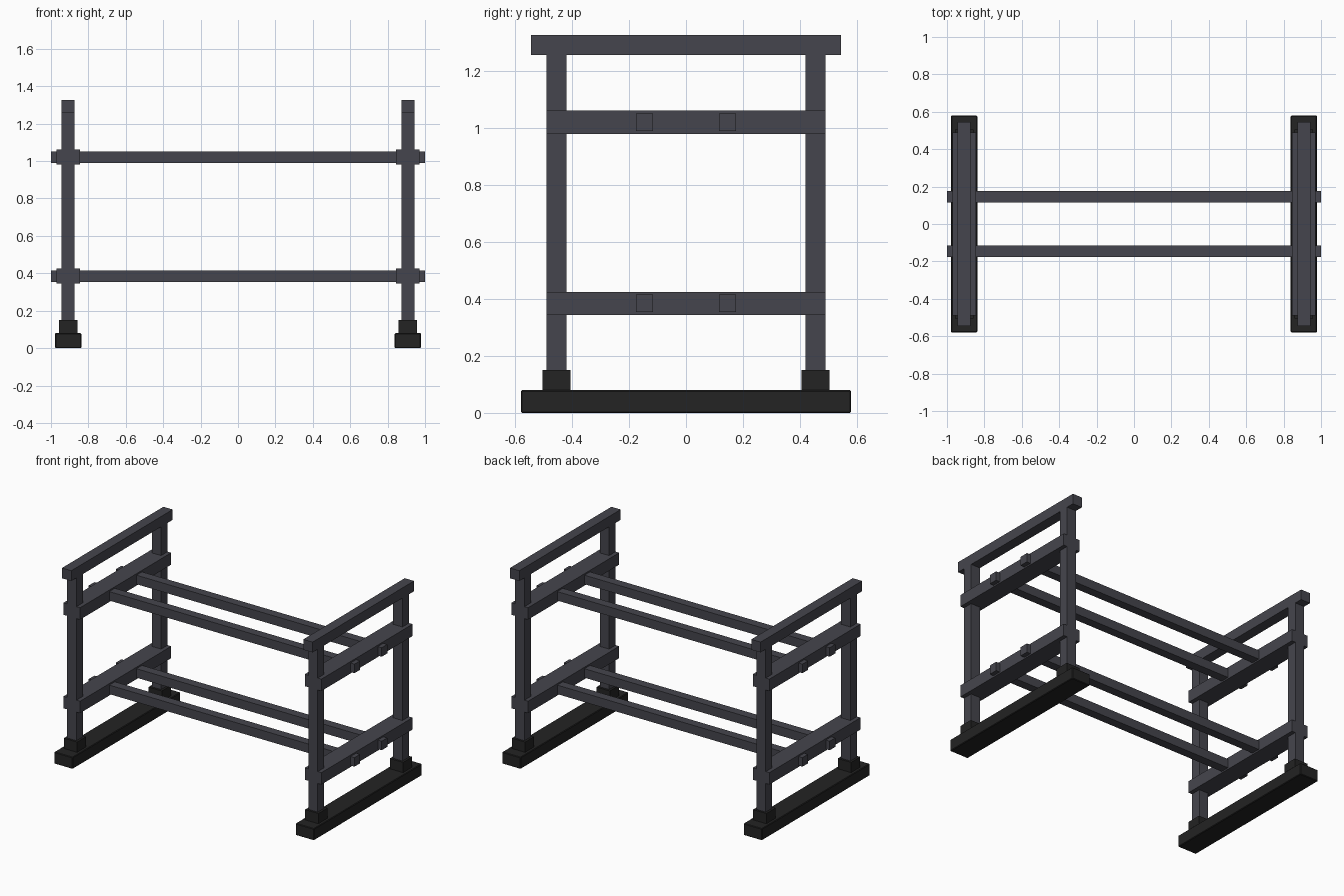
import bpy, bmesh

if "Cube" in bpy.data.objects:
    bpy.data.objects.remove(bpy.data.objects["Cube"])


def material(name, rgb):
    m = bpy.data.materials.new(name)
    m.diffuse_color = (*rgb, 1)
    m.use_nodes = True
    m.node_tree.nodes["Principled BSDF"].inputs["Base Color"].default_value = m.diffuse_color
    return m


STEEL = material("dark_grey_steel", (0.060, 0.060, 0.074))
RUBBER = material("black_base", (0.017, 0.017, 0.017))


def box(name, x, y, z, mat, bevel=0):
    """Box from (min, max) ranges on each axis."""
    bm = bmesh.new()
    bmesh.ops.create_cube(bm, size=1)
    for v in bm.verts:
        v.co = [sum(r) / 2 + c * (r[1] - r[0]) for r, c in zip((x, y, z), v.co)]
    if bevel:
        bmesh.ops.bevel(bm, geom=bm.edges[:], offset=bevel, segments=1, affect='EDGES')
    me = bpy.data.meshes.new(name)
    bm.to_mesh(me)
    bm.free()
    me.materials.append(mat)
    ob = bpy.data.objects.new(name, me)
    bpy.context.collection.objects.link(ob)
    return ob


def around(c, width):
    return (c - width / 2, c + width / 2)


LEVELS = {"lower": 0.385, "upper": 1.021}

# Two end frames
for side, cx in (("left", -0.908), ("right", 0.908)):
    box(f"{side}_foot", around(cx, 0.14), (-0.58, 0.58), (0, 0.08), RUBBER, 0.004)
    box(f"{side}_top_rail", around(cx, 0.07), (-0.545, 0.545), (1.257, 1.327), STEEL)
    for end, cy in (("front", -0.455), ("back", 0.455)):
        box(f"{side}_{end}_socket", around(cx, 0.10), around(cy, 0.098), (0.08, 0.15), RUBBER)
        box(f"{side}_{end}_post", around(cx, 0.07), around(cy, 0.07), (0.15, 1.257), STEEL)
    for level, cz in LEVELS.items():
        box(f"{side}_{level}_crossrail", around(cx, 0.125), (-0.49, 0.49), around(cz, 0.081), STEEL)

# Long bars joining the end frames, poking through the crossrails
for level, cz in LEVELS.items():
    for end, cy in (("front", -0.146), ("back", 0.146)):
        box(f"{level}_{end}_long_bar", (-1, 1), around(cy, 0.06), around(cz, 0.061), STEEL)
